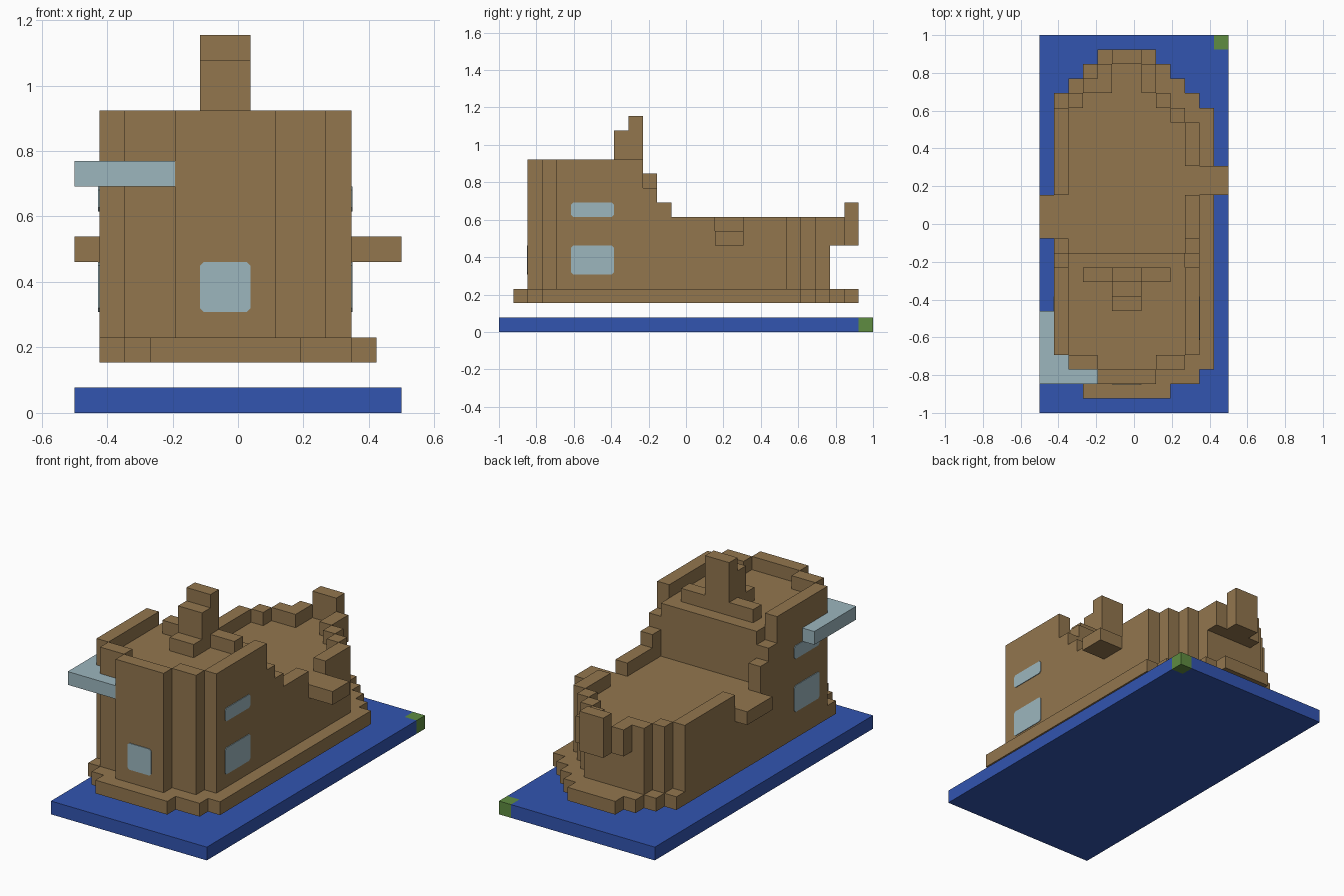
import bpy, bmesh, math
from mathutils import Vector, Matrix

U = 1 / 13                      # size of one block
ORIGIN = Vector((6.5, 13, 0))   # grid point that sits at the world origin

if "Cube" in bpy.data.objects:
    bpy.data.objects.remove(bpy.data.objects["Cube"])


def make_material(name, rgb):
    mat = bpy.data.materials.new(name)
    mat.use_nodes = True
    colour = (*rgb, 1)
    mat.diffuse_color = colour
    mat.node_tree.nodes["Principled BSDF"].inputs["Base Color"].default_value = colour
    return mat


WOOD = make_material("brown wood", (0.288, 0.181, 0.076))
WATER = make_material("blue water", (0.032, 0.089, 0.434))
GLASS = make_material("pale glass", (0.332, 0.468, 0.515))
GREEN = make_material("green", (0.114, 0.262, 0.053))


def finish(name, bm, mat):
    mesh = bpy.data.meshes.new(name)
    bm.to_mesh(mesh)
    bm.free()
    mesh.materials.append(mat)
    obj = bpy.data.objects.new(name, mesh)
    bpy.context.collection.objects.link(obj)
    return obj


def block(x, y, z):
    """Cells of a box given as (start, end) ranges."""
    return {(i, j, k) for i in range(*x) for j in range(*y) for k in range(*z)}


def build(name, cells, mat):
    """Skin a set of cells with outer faces only, merged into flat panels."""
    bm = bmesh.new()
    for cell in cells:
        centre = Vector(cell) + Vector((0.5, 0.5, 0.5))
        for axis in range(3):
            for sign in (-1, 1):
                n = Vector((0, 0, 0))
                n[axis] = sign
                if tuple(int(c) for c in Vector(cell) + n) in cells:
                    continue
                a = Vector((0, 0, 0))
                a[(axis + 1) % 3] = 0.5
                b = n.cross(a)
                mid = centre + n / 2
                corners = (mid - a - b, mid + a - b, mid + a + b, mid - a + b)
                bm.faces.new([bm.verts.new((p - ORIGIN) * U) for p in corners])
    bmesh.ops.remove_doubles(bm, verts=bm.verts[:], dist=U / 100)
    bmesh.ops.dissolve_limit(bm, angle_limit=math.radians(1),
                             verts=bm.verts[:], edges=bm.edges[:])
    return finish(name, bm, mat)


def window(name, centre, size, axis):
    """Thin plate with clipped corners; axis is its facing direction."""
    bm = bmesh.new()
    bmesh.ops.create_cube(bm, size=1)
    scale = Vector(size) * U
    scale[axis] = 0.008
    bmesh.ops.transform(bm, matrix=Matrix.Diagonal((*scale, 1)), verts=bm.verts[:])
    across = [e for e in bm.edges
              if abs((e.verts[0].co - e.verts[1].co).normalized()[axis]) > 0.9]
    bmesh.ops.bevel(bm, geom=across, offset=0.012, segments=1, affect='EDGES')
    bmesh.ops.translate(bm, vec=(Vector(centre) - ORIGIN) * U, verts=bm.verts[:])
    return finish(name, bm, GLASS)


# Water slab with one green corner block
corner = block((12, 13), (25, 26), (0, 1))
build("water_slab", block((0, 13), (0, 26), (0, 1)) - corner, WATER)
build("corner_marker", corner, GREEN)

# Keel plate: a start and end per row, tapering at both ends
keel_rows = {j: (1, 12) for j in range(3, 21)}
keel_rows.update({1: (3, 9), 2: (2, 11), 21: (1, 11),
                  22: (2, 10), 23: (3, 9), 24: (4, 8)})
keel = set()
for j, span in keel_rows.items():
    keel |= block(span, (j, j + 1), (2, 3))
build("keel", keel, WOOD)

# Hull footprint
hull_rows = {j: (1, 11) for j in range(4, 20)}
hull_rows.update({2: (4, 8), 3: (2, 10), 20: (1, 10),
                  21: (2, 9), 22: (3, 8), 23: (4, 8), 24: (5, 7)})
plan = {(i, j) for j, span in hull_rows.items() for i in range(*span)}


def is_rim(i, j):
    around = ((i + 1, j), (i - 1, j), (i, j + 1), (i, j - 1))
    return any(p not in plan for p in around) or (i, j) == (4, 22)


def rail_height(i, j):
    if j < 10:
        return 12
    if j in (10, 11):
        return 20 - j if j == 10 else 9
    gap = range(15, 17) if i > 6 else range(12, 15)
    return 7 if j in gap else 8


def column_top(i, j):
    if j == 24:
        return 9                      # stem post
    if is_rim(i, j):
        return rail_height(i, j)
    return 11 if j < 11 else 7        # raised stern deck, main deck


hull = set()
for i, j in plan:
    bottom = 6 if j > 22 else 3       # overhanging bow
    hull |= block((i, i + 1), (j, j + 1), (bottom, column_top(i, j)))
build("hull", hull, WOOD)

# Stepped mast and the rail beside it
mast = set()
for j, top in ((7, 12), (8, 14), (9, 15)):
    mast |= block((5, 7), (j, j + 1), (11, top))
build("mast", mast, WOOD)
for side, span in (("right", (3, 5)), ("left", (7, 9))):
    build(side + "_deck_rail", block(span, (9, 10), (11, 12)), WOOD)

# Boarding ledges at the rail gaps
build("left_ledge", block((11, 13), (15, 17), (6, 7)), WOOD)
build("right_ledge", block((0, 1), (12, 15), (6, 7)), WOOD)

# Glass balcony wrapped round the right stern corner
balcony = block((0, 4), (2, 3), (9, 10)) | block((0, 1), (2, 7), (9, 10))
balcony |= block((1, 2), (3, 4), (9, 10))
build("balcony", balcony, GLASS)

# Windows
window("stern_window", (6, 2, 5), (2, 0, 2), 1)
for side, x in (("right", 1), ("left", 11)):
    window(side + "_lower_window", (x, 6.5, 5), (0, 3, 2), 0)
    window(side + "_upper_window", (x, 6.5, 8.5), (0, 3, 1), 0)
